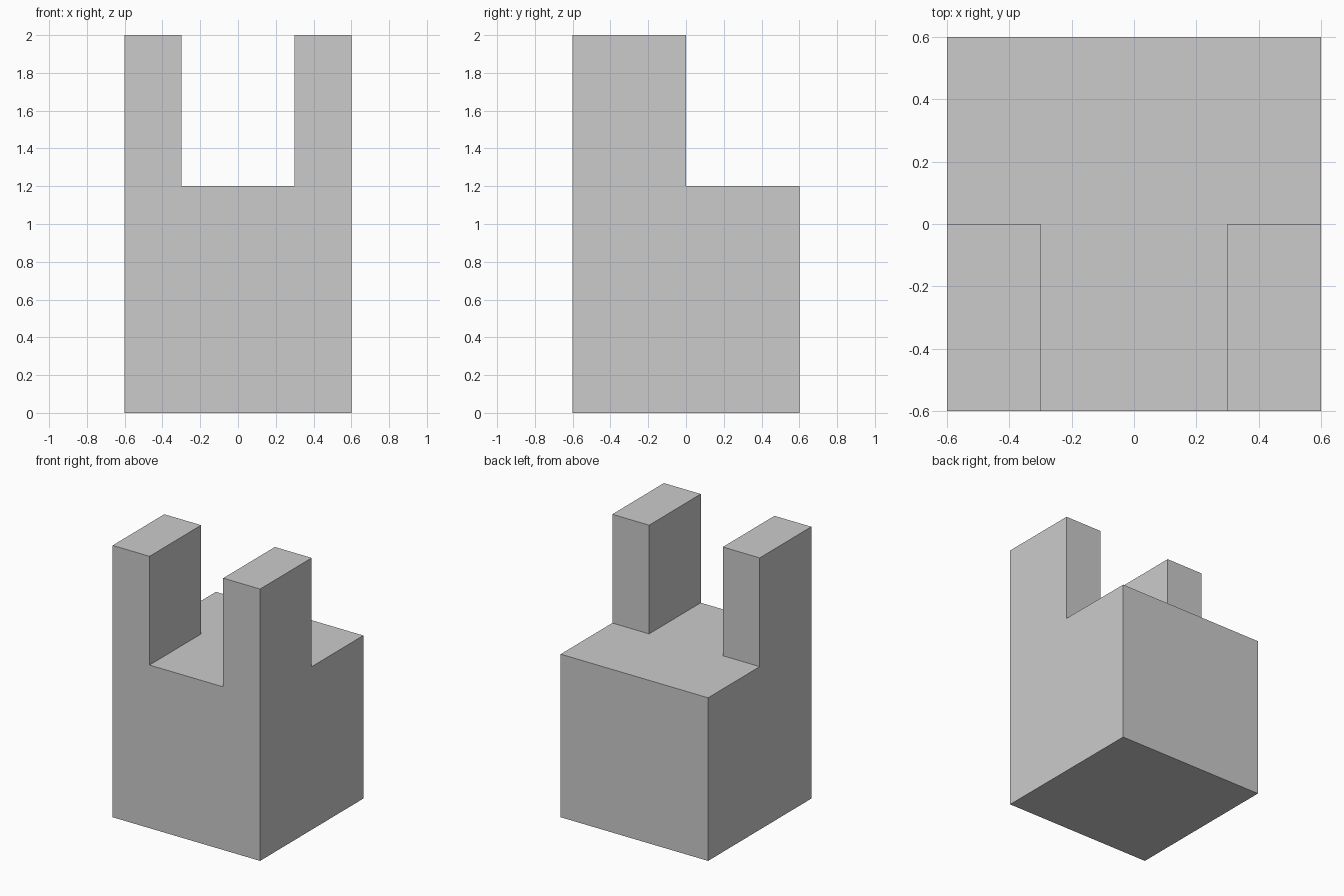
import bpy, bmesh
from mathutils import Matrix, Vector

if "Cube" in bpy.data.objects:
    bpy.data.objects.remove(bpy.data.objects["Cube"])

HALF, BASE_H, TOTAL_H, SLOT = 0.6, 1.2, 2.0, 0.3

bm = bmesh.new()

# Solid block
size = Matrix.Diagonal((2 * HALF, 2 * HALF, BASE_H, 1))
bmesh.ops.create_cube(bm, size=1, matrix=Matrix.Translation((0, 0, BASE_H / 2)) @ size)

# Cut lines that mark out the two front posts
for co, no in (((-SLOT, 0, 0), (1, 0, 0)), ((SLOT, 0, 0), (1, 0, 0)), ((0, 0, 0), (0, 1, 0))):
    bmesh.ops.bisect_plane(bm, geom=bm.verts[:] + bm.edges[:] + bm.faces[:],
                           plane_co=co, plane_no=no)

# Raise the posts from the front corners of the top
bm.normal_update()
corners = []
for f in bm.faces:
    c = f.calc_center_median()
    if f.normal.z > 0.9 and c.y < 0 and abs(c.x) > SLOT:
        corners.append(f)
out = bmesh.ops.extrude_face_region(bm, geom=corners)
raised = [g for g in out["geom"] if isinstance(g, bmesh.types.BMVert)]
bmesh.ops.translate(bm, verts=raised, vec=Vector((0, 0, TOTAL_H - BASE_H)))

# Merge the flat faces left over from the cuts
bmesh.ops.dissolve_limit(bm, angle_limit=0.01, verts=bm.verts[:], edges=bm.edges[:])
bmesh.ops.recalc_face_normals(bm, faces=bm.faces[:])

mesh = bpy.data.meshes.new("block_with_posts")
bm.to_mesh(mesh)
bm.free()
bpy.context.collection.objects.link(bpy.data.objects.new("block_with_posts", mesh))
